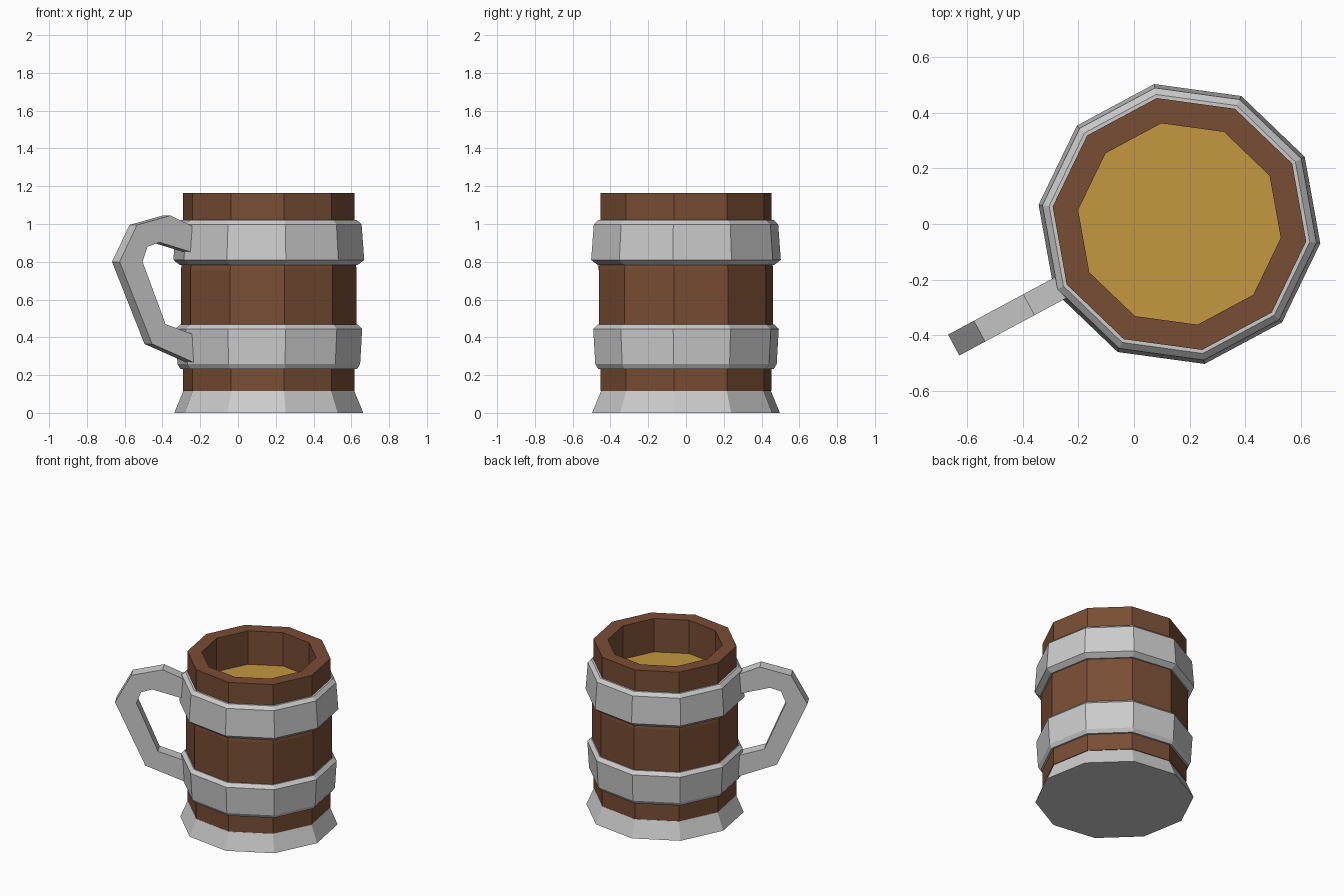
import bpy, bmesh, math

if "Cube" in bpy.data.objects:
    bpy.data.objects.remove(bpy.data.objects["Cube"])

SIDES = 10
PHASE = math.radians(-7.8)
CX = 0.163


def material(name, color):
    m = bpy.data.materials.new(name)
    m.diffuse_color = color
    m.use_nodes = True
    m.node_tree.nodes["Principled BSDF"].inputs["Base Color"].default_value = m.diffuse_color
    return m


def finish(bm, name, mat=None):
    bmesh.ops.recalc_face_normals(bm, faces=bm.faces)
    me = bpy.data.meshes.new(name)
    bm.to_mesh(me)
    bm.free()
    ob = bpy.data.objects.new(name, me)
    bpy.context.collection.objects.link(ob)
    if mat:
        me.materials.append(mat)
    return ob


def lathe(name, profile, mat=None, ring=False):
    """Ten-sided turning of (radius, z) points; ring joins last to first, otherwise ends are capped."""
    bm = bmesh.new()
    loops = []
    for r, z in profile:
        loops.append([bm.verts.new((CX + r * math.cos(PHASE + i * math.tau / SIDES),
                                    r * math.sin(PHASE + i * math.tau / SIDES), z))
                      for i in range(SIDES)])
    pairs = list(zip(loops, loops[1:]))
    if ring:
        pairs.append((loops[-1], loops[0]))
    else:
        bm.faces.new(loops[0])
        bm.faces.new(loops[-1])
    for a, b in pairs:
        for i in range(SIDES):
            j = (i + 1) % SIDES
            bm.faces.new((a[i], a[j], b[j], b[i]))
    return finish(bm, name, mat)


wood = material("wood", (0.19, 0.075, 0.035, 1))
ale = material("ale", (0.55, 0.31, 0.05, 1))

# Wooden staves, slightly wider between the bands
lathe("wooden_body", [(0.459, 0.117), (0.459, 0.27), (0.469, 0.43), (0.469, 0.76),
                      (0.459, 0.83), (0.459, 1.165), (0.367, 1.165), (0.367, 0.117)],
      wood, ring=True)

# Drink surface
lathe("drink", [(0.37, 0.90), (0.37, 0.93)], ale)

# Flared foot
lathe("base", [(0.505, 0.0), (0.457, 0.115)])

# Metal bands
lathe("upper_band", [(0.44, 0.783), (0.475, 0.783), (0.510, 0.81),
                     (0.496, 0.998), (0.472, 1.02), (0.44, 1.02)], ring=True)
lathe("lower_band", [(0.44, 0.233), (0.472, 0.233), (0.488, 0.258),
                     (0.499, 0.444), (0.475, 0.467), (0.44, 0.467)], ring=True)

# Handle: flat (distance from axis, z) outline, extruded across its width
outline = [(0.44, 0.97), (0.613, 1.045), (0.814, 0.995), (0.919, 0.80), (0.724, 0.365),
           (0.44, 0.254), (0.44, 0.403), (0.643, 0.47), (0.781, 0.80), (0.751, 0.88),
           (0.679, 0.903), (0.44, 0.838)]
angle = PHASE + math.radians(216)
dx, dy = math.cos(angle), math.sin(angle)
HALF = 0.0425
bm = bmesh.new()
sides = [[bm.verts.new((CX + s * dx - w * dy, s * dy + w * dx, z)) for s, z in outline]
         for w in (-HALF, HALF)]
n = len(outline)
for i in range(n):
    j = (i + 1) % n
    bm.faces.new((sides[0][i], sides[0][j], sides[1][j], sides[1][i]))
# side walls as quads between outer and inner outlines
for side in sides:
    for quad in ((0, 1, 10, 11), (1, 2, 9, 10), (2, 3, 8, 9), (3, 4, 7, 8), (4, 5, 6, 7)):
        bm.faces.new([side[k] for k in quad])
finish(bm, "handle")
